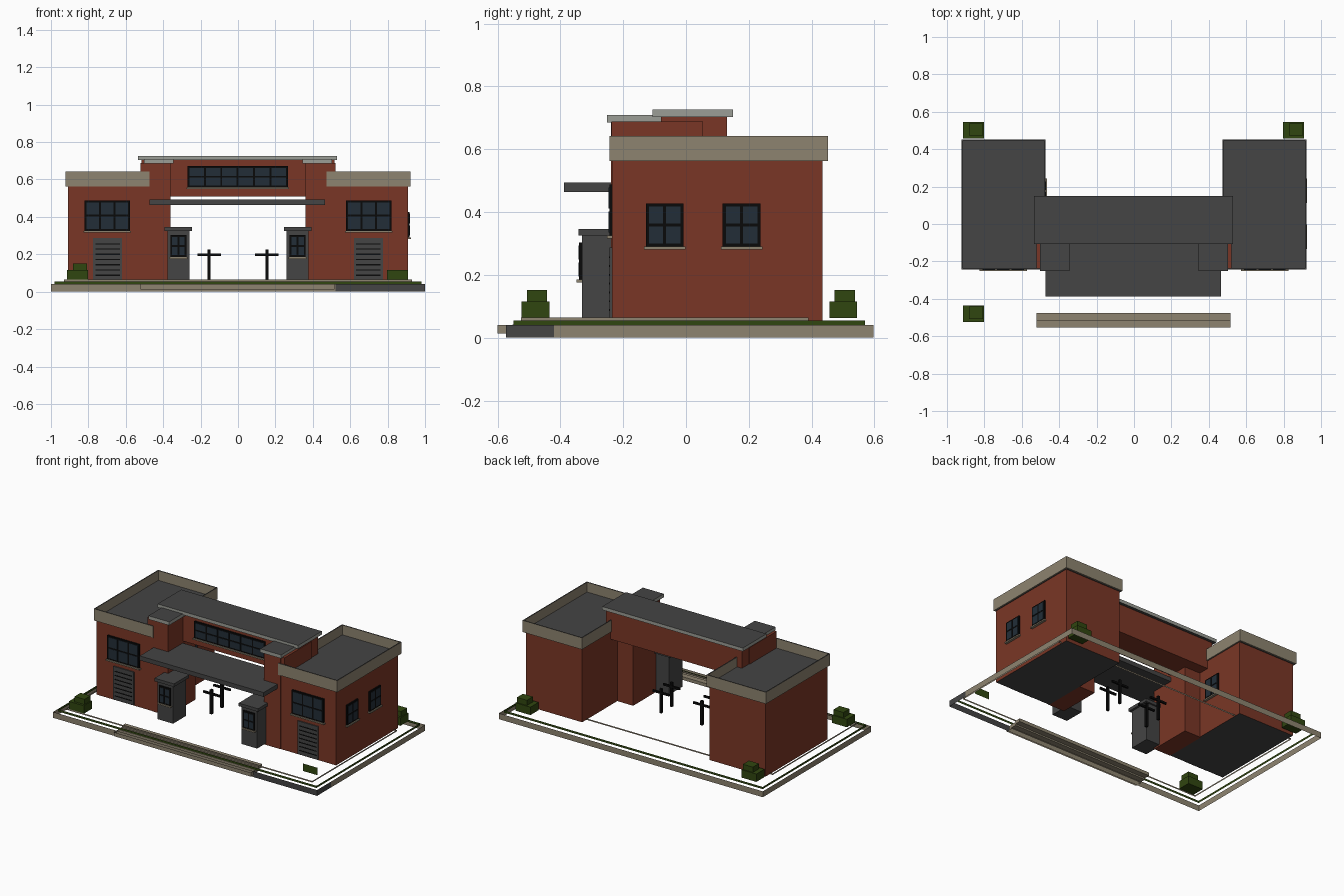
import bpy, bmesh

cube = bpy.data.objects.get("Cube")
if cube:
    bpy.data.objects.remove(cube, do_unlink=True)


def material(name, rgb):
    m = bpy.data.materials.new(name)
    m.use_nodes = True
    colour = (*rgb, 1)
    m.diffuse_color = colour
    bsdf = m.node_tree.nodes["Principled BSDF"]
    bsdf.inputs["Base Color"].default_value = colour
    bsdf.inputs["Roughness"].default_value = 0.9
    return m


BRICK = material("brick red", (0.195, 0.037, 0.019))
STONE = material("tan stone", (0.27, 0.23, 0.162))
GREY = material("dark grey", (0.058, 0.058, 0.058))
PALE = material("pale grey trim", (0.33, 0.34, 0.305))
GREEN = material("hedge green", (0.03, 0.061, 0.005))
GLASS = material("navy glass", (0.016, 0.027, 0.039))
BLACK = material("black metal", (0.003, 0.003, 0.003))


class Part:
    """One object gathered from axis-aligned boxes."""

    def __init__(self, name, *mats):
        self.name, self.mats, self.bm = name, mats, bmesh.new()

    def box(self, x, y, z, mat=0, top=None, bottom=None, keep=None):
        """keep(normal) decides which faces stay; top and bottom override the material slot."""
        verts = bmesh.ops.create_cube(self.bm, size=1)["verts"]
        for v in verts:
            v.co = [r[0] if c < 0 else r[1] for r, c in zip((x, y, z), v.co)]
        faces = {f for v in verts for f in v.link_faces}
        drop = []
        for f in faces:
            f.normal_update()
            f.material_index = mat
            if f.normal.z > 0.5 and top is not None:
                f.material_index = top
            if f.normal.z < -0.5 and bottom is not None:
                f.material_index = bottom
            if keep and not keep(f.normal):
                drop.append(f)
        if drop:
            bmesh.ops.delete(self.bm, geom=drop, context="FACES")
        return self

    def done(self):
        mesh = bpy.data.meshes.new(self.name)
        self.bm.to_mesh(mesh)
        self.bm.free()
        for m in self.mats:
            mesh.materials.append(m)
        obj = bpy.data.objects.new(self.name, mesh)
        bpy.context.collection.objects.link(obj)
        return obj


def sides(n):
    return abs(n.z) < 0.5


def mirror(a, b, s):
    return (a, b) if s > 0 else (-b, -a)


def window(name, u, z, wall, cols, rows, facing="front"):
    """Black frame, glass panes and a stone sill on a front or +x wall."""
    part = Part(name, BLACK, GLASS, STONE)

    def slab(us, zs, depth, mat):
        if facing == "front":
            part.box(us, (wall - depth, wall), zs, mat)
        else:
            part.box((wall, wall + depth), us, zs, mat)

    slab(u, z, 0.009, 0)
    bar = 0.01
    w = (u[1] - u[0] - bar) / cols
    h = (z[1] - z[0] - bar) / rows
    for i in range(cols):
        for j in range(rows):
            a, b = u[0] + bar + i * w, z[0] + bar + j * h
            slab((a, a + w - bar), (b, b + h - bar), 0.011, 1)
    slab((u[0] - 0.006, u[1] + 0.006), (z[0] - 0.009, z[0]), 0.017, 2)
    part.done()


# Open ground borders: curb, lawn edge and paving edge
curb = Part("curb", STONE, GREY)
curb.box((-1, 1), (-0.573, 0.597), (0, 0.04), keep=lambda n: n.y > 0.5 or n.x < -0.5)
curb.box((-1, 0.52), (-0.573, 0), (0, 0.04), keep=lambda n: n.y < -0.5)
curb.box((0.52, 1), (-0.573, 0), (0, 0.04), 1, keep=lambda n: n.y < -0.5)
curb.box((0, 1), (-0.573, -0.42), (0, 0.04), 1, keep=lambda n: n.x > 0.5)
curb.box((0, 1), (-0.42, 0.597), (0, 0.04), keep=lambda n: n.x > 0.5)
curb.done()
Part("lawn_edge", GREEN).box((-0.98, 0.98), (-0.55, 0.57), (0.04, 0.055), keep=sides).done()
Part("paving_edge", STONE).box((-0.93, 0.93), (-0.525, 0.39), (0.055, 0.065), keep=sides).done()

# Front steps
steps = Part("front_steps", STONE)
steps.box((-0.52, 0.517), (-0.6, -0.553), (0.013, 0.04), keep=sides)
steps.box((-0.52, 0.517), (-0.553, -0.515), (0.02, 0.042))
steps.box((-0.52, 0.517), (-0.515, -0.476), (0.03, 0.052))
steps.done()

for s, side in ((1, "left"), (-1, "right")):
    # Brick wing with roof and floor
    wing_x = mirror(0.482, 0.908, s)
    Part(f"{side}_wing", BRICK, GREY).box(
        wing_x, (-0.235, 0.435), (0.055, 0.572), top=1, bottom=1).done()

    # Parapet band around the sunken flat roof
    px, py, pz, t = mirror(0.472, 0.922, s), (-0.243, 0.452), (0.562, 0.642), 0.007
    parapet = Part(f"{side}_parapet", STONE, GREY)
    for y in ((py[0], py[0] + t), (py[1] - t, py[1])):
        parapet.box(px, y, pz, top=1)
    for x in ((px[0], px[0] + t), (px[1] - t, px[1])):
        parapet.box(x, (py[0] + t, py[1] - t), pz, top=1)
    parapet.box((px[0] + t, px[1] - t), (py[0] + t, py[1] - t), (0.562, 0.575), 1)
    parapet.done()

    # Wing front window, side windows and louvred door
    window(f"{side}_front_window", mirror(0.578, 0.82, s), (0.325, 0.488), -0.235, 3, 2)
    for k, u in (("front", (-0.128, -0.008)), ("rear", (0.117, 0.237))):
        window(f"{side}_{k}_side_window", u, (0.29, 0.427), wing_x[1], 2, 2, "side")
    door = Part(f"{side}_louvre_door", GREY, BLACK)
    dx = mirror(0.62, 0.775, s)
    door.box(dx, (-0.243, -0.235), (0.06, 0.287))
    for i in range(7):
        z = 0.085 + i * 0.028
        door.box((dx[0] + 0.012, dx[1] - 0.012), (-0.245, -0.24), (z, z + 0.006), 1)
    door.done()

    # Portico pier and coping
    Part(f"{side}_pier", BRICK).box(
        mirror(0.362, 0.49, s), (-0.238, 0.055), (0.055, 0.69)).done()
    Part(f"{side}_pier_upper", BRICK).box(
        mirror(0.362, 0.52, s), (-0.237, 0.054), (0.575, 0.689)).done()
    Part(f"{side}_pier_coping", PALE, GREY).box(
        mirror(0.345, 0.503, s), (-0.252, 0.068), (0.685, 0.709), top=1, bottom=1).done()

    # Ticket kiosk
    kiosk = Part(f"{side}_kiosk", GREY)
    kiosk.box(mirror(0.26, 0.377, s), (-0.331, -0.19), (0.065, 0.325))
    kiosk.box(mirror(0.245, 0.392, s), (-0.343, -0.178), (0.325, 0.346))
    kiosk.done()
    window(f"{side}_kiosk_window", mirror(0.275, 0.362, s), (0.185, 0.303), -0.331, 2, 2)

    # Barrier posts with crossbars
    for k, y in (("front", -0.065), ("rear", 0.048)):
        post = Part(f"{side}_{k}_barrier", BLACK)
        post.box(mirror(0.147, 0.163, s), (y - 0.008, y + 0.008), (0.06, 0.226))
        post.box(mirror(0.09, 0.217, s), (y - 0.006, y + 0.006), (0.19, 0.203))
        post.done()

# Central gate beam, roof slab, strip window and canopy
Part("gate_beam", BRICK).box((-0.515, 0.515), (-0.08, 0.13), (0.508, 0.703)).done()
Part("gate_roof", PALE, GREY).box(
    (-0.535, 0.53), (-0.107, 0.15), (0.703, 0.726), top=1, bottom=1).done()
window("strip_window", (-0.27, 0.266), (0.557, 0.672), -0.08, 6, 2)
Part("entrance_canopy", GREY).box((-0.473, 0.466), (-0.388, -0.08), (0.464, 0.494)).done()

# Stepped hedges, with a single panel at the open corner
for name, x, y in (("front_right", -0.915, -0.523),
                   ("back_right", -0.915, 0.457),
                   ("back_left", 0.797, 0.457)):
    hedge = Part(f"{name}_hedge", GREEN)
    hedge.box((x, x + 0.113), (y, y + 0.088), (0.062, 0.116))
    hedge.box((x + 0.032, x + 0.107), (y + 0.016, y + 0.081), (0.116, 0.152))
    hedge.done()
Part("front_left_hedge_panel", GREEN).box(
    (0.797, 0.91), (-0.523, -0.437), (0.065, 0.116), keep=lambda n: n.y > 0.5).done()
